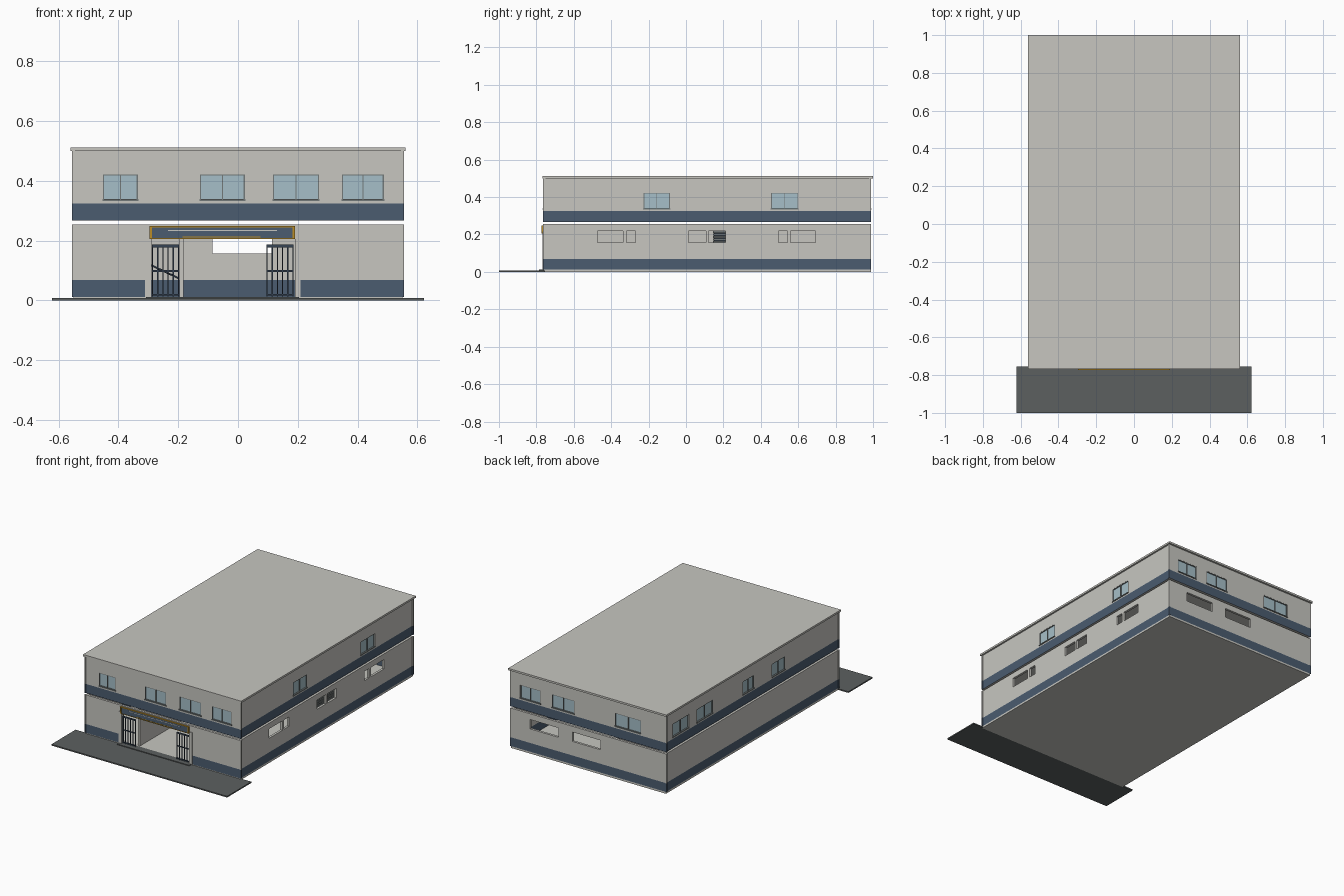
import bpy, bmesh
from mathutils import Vector

cube = bpy.data.objects.get("Cube")
if cube:
    bpy.data.objects.remove(cube, do_unlink=True)


def material(name, r, g, b):
    m = bpy.data.materials.new(name)
    m.use_nodes = True
    m.diffuse_color = (r, g, b, 1)
    m.node_tree.nodes["Principled BSDF"].inputs["Base Color"].default_value = (r, g, b, 1)
    return m


PLASTER = material("pale plaster", 0.57, 0.565, 0.53)
BLUE = material("slate blue paint", 0.07, 0.107, 0.162)
GLASS = material("window glass", 0.38, 0.52, 0.58)
FRAME = material("grey window frame", 0.17, 0.19, 0.19)
PAVING = material("dark paving", 0.107, 0.117, 0.117)
GOLD = material("gold trim", 0.5, 0.27, 0.02)
STEEL = material("dark gate steel", 0.035, 0.055, 0.085)

X, Y0, Y1 = 0.55, -0.762, 0.988
T = 0.015
LOW, HIGH = (0.012, 0.255), (0.267, 0.502)
BANDS = ((0.012, 0.068), (0.267, 0.325))


def finish(name, bm, mats):
    bmesh.ops.recalc_face_normals(bm, faces=bm.faces)
    me = bpy.data.meshes.new(name)
    bm.to_mesh(me)
    bm.free()
    for m in mats:
        me.materials.append(m)
    ob = bpy.data.objects.new(name, me)
    bpy.context.collection.objects.link(ob)
    return ob


def at(side, u, z, d):
    """Point on a side of the building, d inward from its wall face."""
    return Vector({"front": (u, Y0 + d, z), "back": (u, Y1 - d, z),
                   "right": (X - d, u, z), "left": (-X + d, u, z)}[side])


def boxes(name, parts):
    """Parts are (low corner, high corner, material)."""
    bm = bmesh.new()
    mats = []
    for a, b, m in parts:
        if m not in mats:
            mats.append(m)
        new = bmesh.ops.create_cube(bm, size=1)["verts"]
        for v in new:
            v.co = Vector([(a[i] + b[i]) / 2 + v.co[i] * abs(b[i] - a[i]) for i in range(3)])
        for f in {f for v in new for f in v.link_faces}:
            f.material_index = mats.index(m)
    return finish(name, bm, mats)


def panel(side, u0, u1, z0, z1, d0, d1, m):
    return at(side, u0, z0, d0), at(side, u1, z1, d1), m


def wall(name, side, u0, u1, zr, holes=(), plain=None, d=0, depth=T):
    """Wall sheet with openings, thickened inward, with painted bands by height."""
    us, zs = {u0, u1}, set(zr)
    for h in holes:
        us |= set(h[:2])
        zs |= set(h[2:])
    us |= set(plain or ())
    zs |= {z for b in BANDS for z in b if zr[0] < z < zr[1]}
    us, zs = sorted(us), sorted(zs)
    bm = bmesh.new()
    grid = {(u, z): bm.verts.new(at(side, u, z, d)) for u in us for z in zs}
    for a, b in zip(us, us[1:]):
        for c, e in zip(zs, zs[1:]):
            mu, mz = (a + b) / 2, (c + e) / 2
            if any(h[0] < mu < h[1] and h[2] < mz < h[3] for h in holes):
                continue
            f = bm.faces.new([grid[k] for k in ((a, c), (b, c), (b, e), (a, e))])
    ext = bmesh.ops.extrude_face_region(bm, geom=bm.faces[:], use_keep_orig=True)
    shift = at(side, 0, 0, depth) - at(side, 0, 0, 0)
    bmesh.ops.translate(bm, vec=shift, verts=[v for v in ext["geom"] if isinstance(v, bmesh.types.BMVert)])
    for f in bm.faces:
        p = f.calc_center_median()
        u = p.x if side in ("front", "back") else p.y
        f.material_index = int(any(b[0] < p.z < b[1] for b in BANDS)
                               and not (plain and plain[0] < u < plain[1]))
    return finish(name, bm, [PLASTER, BLUE])


# Openings of each side, as ranges along the wall
SILL, HEAD = 0.335, 0.422
windows = {
    "front": [(-0.452, -0.335), (-0.127, 0.023), (0.117, 0.271), (0.348, 0.488)],
    "right": [(-0.227, -0.086), (0.455, 0.6)],
    "back": [(0.34, 0.484), (0.1, 0.26), (-0.372, -0.188)],
    "left": [(0.757, 0.92), (0.513, 0.675), (0.097, 0.21), (-0.217, -0.085)],
}
vents = {
    "front": [],
    "right": [(-0.473, -0.337), (-0.318, -0.27), (0.013, 0.107),
              (0.12, 0.21), (0.495, 0.543), (0.56, 0.693)],
    "back": [(0.213, 0.413), (-0.085, 0.113)],
    "left": [],
}
DOOR = (-0.29, 0.19, 0.012, 0.215)

# Walls of both storeys
for side in windows:
    long_side = side in ("left", "right")
    u0, u1 = (Y0 + T, Y1 - T) if long_side else (-X, X)
    low_holes = [(a, b, 0.158, 0.218) for a, b in vents[side]]
    if side == "front":
        low_holes.append(DOOR)
    wall(side + "_lower_wall", side, u0, u1, LOW, low_holes,
         (-0.312, 0.21) if side == "front" else None)
    wall(side + "_upper_wall", side, u0, u1, HIGH,
         [(a, b, SILL, HEAD) for a, b in windows[side]])

    # Two-pane windows with frame, mullion and projecting sill
    for i, (a, b) in enumerate(windows[side]):
        w, mid = 0.004, (a + b) / 2
        bars = [(a, a + w, SILL, HEAD), (b - w, b, SILL, HEAD),
                (mid - w / 2, mid + w / 2, SILL, HEAD), (a, b, HEAD - w, HEAD)]
        parts = [panel(side, *r, 0.001, 0.012, FRAME) for r in bars]
        parts.append(panel(side, a - 0.002, b + 0.002, SILL - 0.002, SILL + 0.005, -0.004, 0.012, FRAME))
        parts.append(panel(side, a, b, SILL, HEAD, 0.006, 0.009, GLASS))
        boxes(f"{side}_window_{i + 1}", parts)

# Corner posts, following the painted bands
for s, name in ((-1, "left"), (1, "right")):
    for side in ("front", "back"):
        for level, zr in (("lower", LOW), ("upper", HIGH)):
            out = X + 0.005
            ends = sorted((s * out, s * (out - 0.01)))
            wall(f"{name}_{side}_{level}_corner_post", side, *ends, zr, d=-0.002, depth=0.012)

# Slabs, roof and forecourt
boxes("ground_floor", [((-X, Y0, 0), (X, Y1, 0.012), PLASTER)])
boxes("upper_floor", [((-X + T, Y0 + T, 0.267), (X - T, Y1 - T, 0.275), PLASTER)])
boxes("roof_cap", [((-0.561, -0.768, 0.5), (0.561, 1.0, 0.512), PLASTER)])
boxes("forecourt", [((-0.623, -1, 0), (0.623, -0.755, 0.008), PAVING)])
boxes("door_step", [((-0.308, -0.785, 0.004), (0.204, -0.74, 0.0125), PAVING)])

# Entrance surround
boxes("entrance_surround", [
    panel("front", -0.312, -0.29, 0.012, 0.215, -0.004, 0.02, PLASTER),
    panel("front", 0.19, 0.21, 0.012, 0.215, -0.004, 0.02, PLASTER)])

# Barred sliding gates
for name, a, b in (("left", 0.095, 0.186), ("right", -0.288, -0.197)):
    bars = [(a, b, z, z + h) for z, h in ((0.016, 0.006), (0.096, 0.006), (0.178, 0.009))]
    n = 6
    for i in range(n):
        u = a + (b - a - 0.004) * i / (n - 1)
        bars.append((u, u + 0.004, 0.013, 0.187))
    boxes(name + "_gate", [panel("front", *r, 0.004, 0.009, STEEL) for r in bars])

# Blank fascia board with gold ends and trim
boxes("entrance_fascia", [
    panel("front", -0.288, 0.183, 0.209, 0.245, -0.008, 0, BLUE),
    panel("front", -0.296, -0.288, 0.206, 0.249, -0.01, 0, GOLD),
    panel("front", 0.183, 0.191, 0.206, 0.249, -0.01, 0, GOLD),
    panel("front", -0.288, 0.183, 0.245, 0.249, -0.01, 0, GOLD),
    panel("front", -0.288, 0.183, 0.206, 0.209, -0.01, 0, GOLD),
    panel("front", -0.185, 0.075, 0.211, 0.214, -0.009, 0, GOLD),
    panel("front", -0.235, 0.13, 0.233, 0.236, -0.009, 0, PLASTER)])

# Interior partition beside the entrance and a stair handrail behind it
boxes("partition_wall", [((-0.195, Y0 + 0.03, 0.012), (-0.183, Y1 - T, 0.255), PLASTER)])
curve = bpy.data.curves.new("stair_handrail", "CURVE")
curve.dimensions = "3D"
curve.bevel_depth = 0.003
rail = curve.splines.new("POLY")
rail.points.add(1)
rail.points[0].co = (-0.29, -0.6, 0.118, 1)
rail.points[1].co = (-0.2, -0.6, 0.075, 1)
curve.materials.append(STEEL)
bpy.context.collection.objects.link(bpy.data.objects.new("stair_handrail", curve))

# Storage rack inside the side opening
rack = [((0.3, 0.145, z), (0.45, 0.4, z + 0.009), FRAME)
        for z in (0.02 + 0.0135 * i for i in range(16))]
rack.append(((0.31, 0.15, 0.012), (0.44, 0.395, 0.23), STEEL))
boxes("storage_rack", rack)
